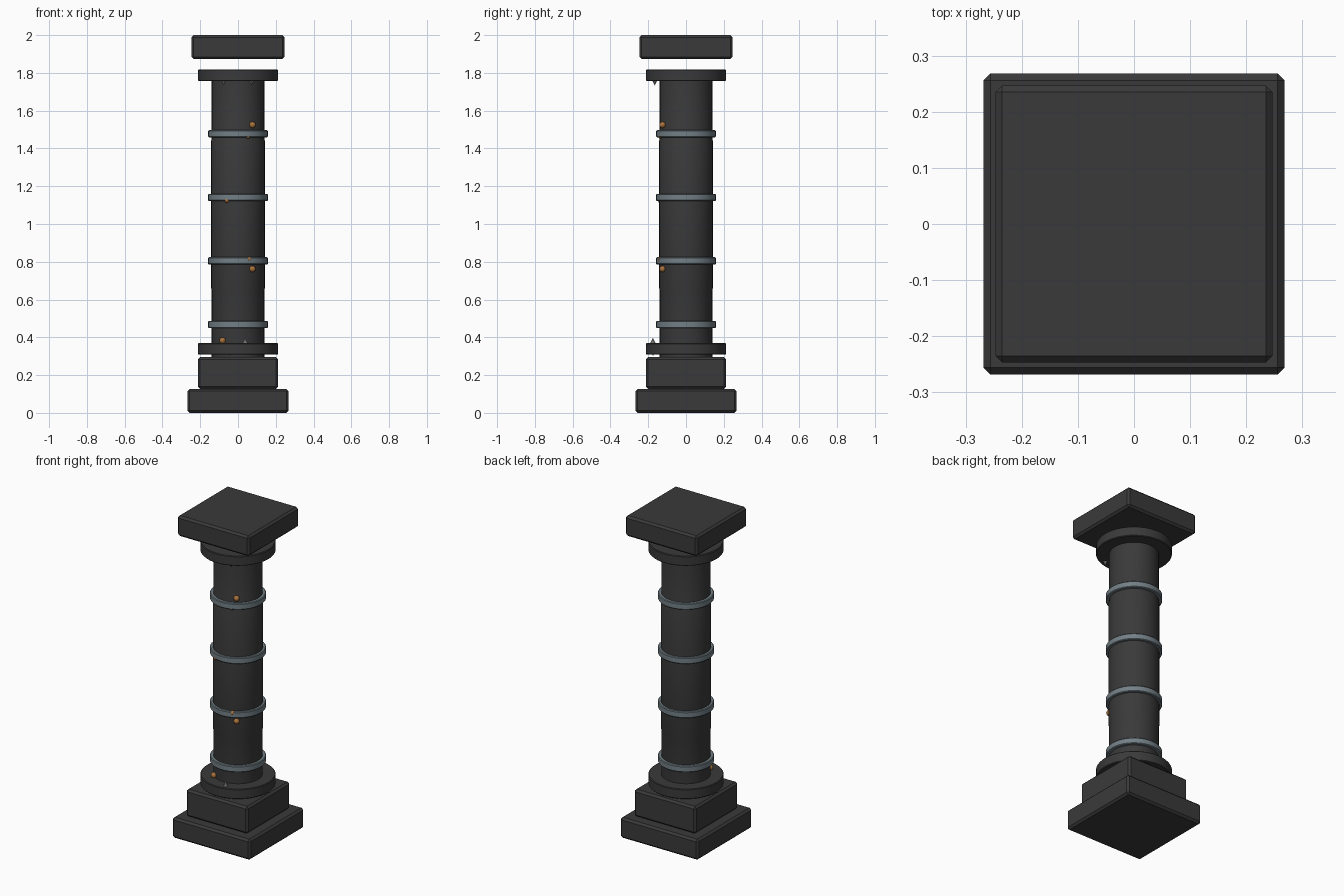
import bpy, bmesh, math
from mathutils import Matrix

if "Cube" in bpy.data.objects:
    bpy.data.objects.remove(bpy.data.objects["Cube"])


def material(name, rgb):
    m = bpy.data.materials.new(name)
    m.diffuse_color = (*rgb, 1)
    m.use_nodes = True
    m.node_tree.nodes["Principled BSDF"].inputs["Base Color"].default_value = m.diffuse_color
    return m


STONE = material("dark stone", (0.042, 0.042, 0.042))
STEEL = material("blue grey metal", (0.17, 0.215, 0.24))
COPPER = material("copper", (0.40, 0.17, 0.045))
SILVER = material("light grey metal", (0.30, 0.30, 0.30))


def finish(name, bm, mat, smooth=True):
    bmesh.ops.recalc_face_normals(bm, faces=bm.faces[:])
    mesh = bpy.data.meshes.new(name)
    bm.to_mesh(mesh)
    bm.free()
    mesh.materials.append(mat)
    ob = bpy.data.objects.new(name, mesh)
    bpy.context.collection.objects.link(ob)
    if smooth:
        bpy.ops.object.select_all(action='DESELECT')
        ob.select_set(True)
        bpy.context.view_layer.objects.active = ob
        bpy.ops.object.shade_smooth_by_angle(angle=math.radians(30))
    return ob


def slab(name, half, z0, z1, bevel=0.012):
    # square block with chamfered edges
    bm = bmesh.new()
    bmesh.ops.create_cube(bm, size=1, matrix=Matrix.Translation((0, 0, (z0 + z1) / 2))
                          @ Matrix.Diagonal((2 * half, 2 * half, z1 - z0, 1)))
    bmesh.ops.bevel(bm, geom=bm.edges[:], offset=bevel, segments=1, affect='EDGES')
    return finish(name, bm, STONE, smooth=False)


def lathe(name, profile, mat, sides=48, closed=False):
    # spin (radius, z) points round the z axis; open profiles get end caps
    bm = bmesh.new()
    rings = [[bm.verts.new((r * math.cos(2 * math.pi * i / sides),
                            r * math.sin(2 * math.pi * i / sides), z))
              for i in range(sides)] for r, z in profile]
    pairs = list(zip(rings, rings[1:]))
    if closed:
        pairs.append((rings[-1], rings[0]))
    else:
        bm.faces.new(rings[0])
        bm.faces.new(rings[-1])
    for a, b in pairs:
        for i in range(sides):
            j = (i + 1) % sides
            bm.faces.new((a[i], a[j], b[j], b[i]))
    return finish(name, bm, mat)


def disc(name, r, z0, z1, c=0.004):
    return lathe(name, [(r - c, z0), (r, z0 + c), (r, z1 - c), (r - c, z1)], STONE)


# Stepped square base and top block
slab("base_plinth", 0.268, 0.0, 0.127)
slab("upper_plinth", 0.212, 0.127, 0.295)
slab("top_block", 0.247, 1.873, 2.0)

# Round shaft with a very slight swell, and its two collars
lathe("shaft", [(0.139, 0.295), (0.139, 0.65), (0.142, 0.66),
                (0.142, 1.44), (0.139, 1.45), (0.139, 1.80)], STONE)
disc("lower_collar", 0.212, 0.308, 0.37)
disc("upper_collar", 0.212, 1.757, 1.818)

# Metal bands
for n, z in enumerate((0.468, 0.805, 1.141, 1.478)):
    lathe(f"band_{n + 1}", [(0.135, z - 0.019), (0.154, z - 0.019), (0.158, z - 0.015),
                            (0.158, z + 0.015), (0.154, z + 0.019), (0.135, z + 0.019)],
          STEEL, closed=True)

# Copper studs on the front: x, z, distance from axis, radius
for n, (x, z, d, r) in enumerate([(0.077, 1.525, 0.146, 0.017), (0.077, 0.762, 0.146, 0.017),
                                  (-0.082, 0.383, 0.146, 0.017), (-0.058, 1.125, 0.148, 0.013),
                                  (0.058, 0.814, 0.148, 0.013), (0.052, 1.463, 0.146, 0.012)]):
    bm = bmesh.new()
    bmesh.ops.create_uvsphere(bm, u_segments=12, v_segments=8, radius=r,
                              matrix=Matrix.Translation((x, -math.sqrt(d * d - x * x), z)))
    finish(f"stud_{n + 1}", bm, COPPER)

# Small spikes poking out of the collars: x, y, tip height, direction
for n, (x, y, tip, up) in enumerate([(-0.075, -0.165, 1.733, -1), (0.071, -0.165, 1.733, -1),
                                     (0.038, -0.175, 0.398, 1), (-0.042, -0.175, 0.301, -1)]):
    bm = bmesh.new()
    bmesh.ops.create_cone(bm, cap_ends=True, segments=8, radius1=0.018, radius2=0, depth=0.036,
                          matrix=Matrix.Translation((x, y, tip - up * 0.018))
                          @ Matrix.Rotation(0 if up > 0 else math.pi, 4, 'X'))
    finish(f"spike_{n + 1}", bm, SILVER, smooth=False)
